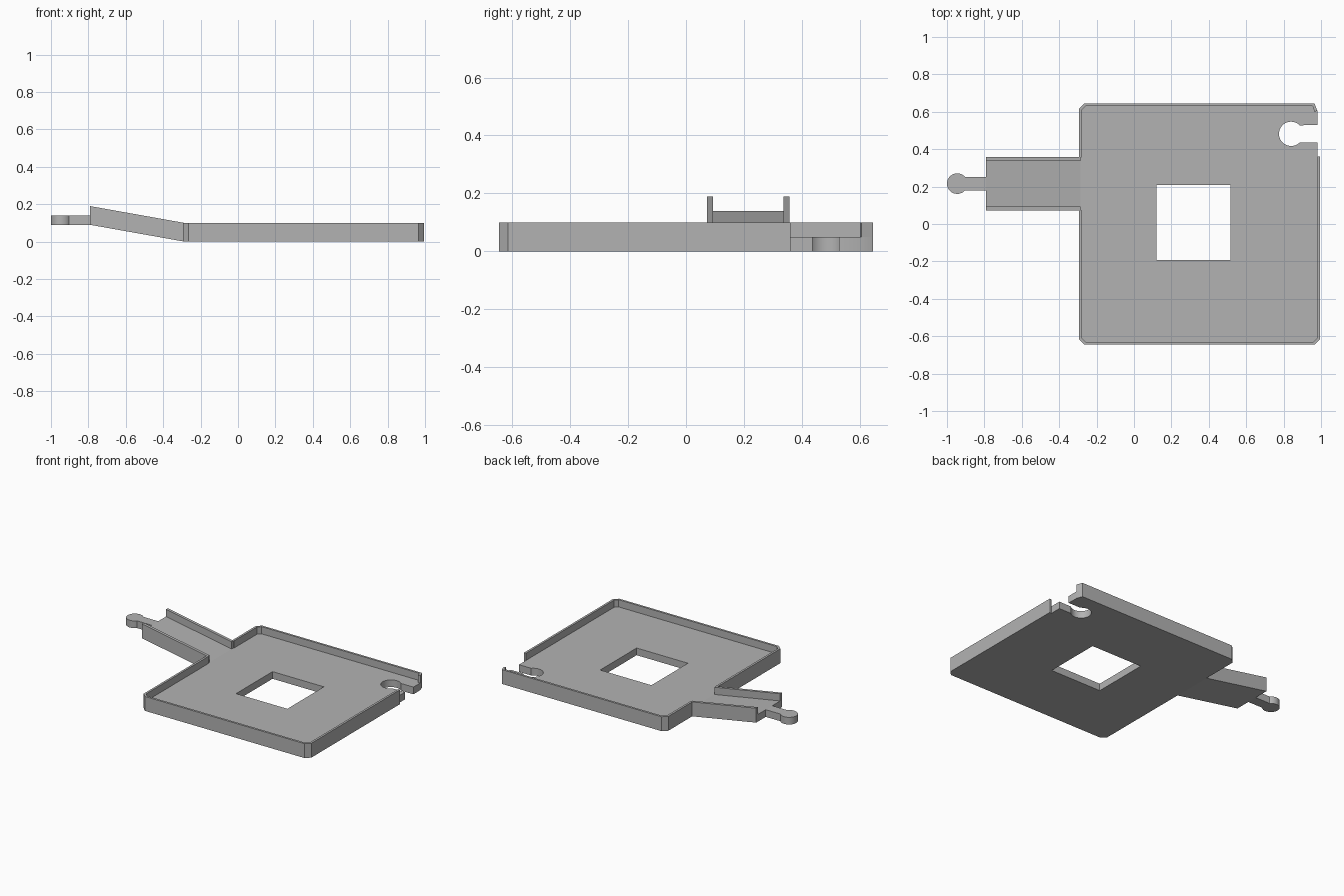
import bpy, bmesh, math
from mathutils import Vector

if "Cube" in bpy.data.objects:
    bpy.data.objects.remove(bpy.data.objects["Cube"])

FLOOR, TOP, RIM = 0.05, 0.10, 0.015      # floor height, rim height, rim thickness
L, R, H, C = -0.295, 0.995, 0.645, 0.03  # plate left, right, half depth, corner cut

grey = bpy.data.materials.new("plain grey")
grey.use_nodes = True
grey.diffuse_color = (0.45, 0.45, 0.45, 1)
grey.node_tree.nodes["Principled BSDF"].inputs["Base Color"].default_value = (0.45, 0.45, 0.45, 1)


def finish(name, bm, smooth=False):
    bmesh.ops.recalc_face_normals(bm, faces=bm.faces)
    mesh = bpy.data.meshes.new(name)
    bm.to_mesh(mesh)
    bm.free()
    mesh.materials.append(grey)
    obj = bpy.data.objects.new(name, mesh)
    bpy.context.collection.objects.link(obj)
    if smooth:
        bpy.ops.object.select_all(action='DESELECT')
        obj.select_set(True)
        bpy.context.view_layer.objects.active = obj
        bpy.ops.object.shade_smooth_by_angle(angle=math.radians(30))
    return obj


def slab(name, loops, z0, z1, smooth=False):
    """Extrude an outline, with optional inner hole loops, from z0 to z1."""
    bm = bmesh.new()
    edges = []
    for loop in loops:
        vs = [bm.verts.new((x, y, z0)) for x, y in loop]
        edges += [bm.edges.new((a, b)) for a, b in zip(vs, vs[1:] + vs[:1])]
    bmesh.ops.triangle_fill(bm, edges=edges, use_beauty=True)
    ext = bmesh.ops.extrude_face_region(bm, geom=bm.faces[:], use_keep_orig=True)["geom"]
    bmesh.ops.translate(bm, vec=(0, 0, z1 - z0),
                        verts=[g for g in ext if isinstance(g, bmesh.types.BMVert)])
    return finish(name, bm, smooth)


def arc(cx, cy, r, a0, a1, n=32):
    angles = [math.radians(a0 + (a1 - a0) * i / n) for i in range(n + 1)]
    return [(cx + r * math.cos(a), cy + r * math.sin(a)) for a in angles]


def rim(name, path):
    """Wall standing on the floor, on the inner (left-hand) side of a path."""
    pts = [Vector(p) for p in path]
    normals = [Vector((a.y - b.y, b.x - a.x)).normalized() for a, b in zip(pts, pts[1:])]
    inner = []
    for i, p in enumerate(pts):
        n0, n1 = normals[max(i - 1, 0)], normals[min(i, len(normals) - 1)]
        inner.append(p + (n0 + n1) * RIM / (1 + n0.dot(n1)))
    slab(name, [[tuple(p) for p in pts + inner[::-1]]], FLOOR, TOP)


# Floor plate with a round socket open to the right edge and a square window
socket = arc(0.84, 0.482, 0.065, -45, -315)
edge = R - RIM
outline = ([(L, H - C), (L, C - H), (L + C, -H), (R - C, -H), (R, C - H), (R, 0.36),
            (edge, 0.36), (edge, 0.436)] + socket +
           [(edge, 0.528), (edge, H - 0.04), (R - C, H), (L + C, H)])
window = [(0.12, -0.193), (0.515, -0.193), (0.515, 0.208), (0.12, 0.208)]
slab("floor_plate", [outline, window], 0, FLOOR, True)

# Rim, broken at the ramp and at the socket side
rim("front_rim", [(L, 0.075), (L, C - H), (L + C, -H), (R - C, -H), (R, C - H), (R, 0.36)])
rim("back_rim", [(edge, H - 0.04), (R - C, H), (L + C, H), (L, H - C), (L, 0.355)])

# Sloping U-shaped ramp
Y0, Y1, W = 0.073, 0.357, 0.02
section = [(Y0, 0), (Y1, 0), (Y1, TOP), (Y1 - W, TOP),
           (Y1 - W, FLOOR), (Y0 + W, FLOOR), (Y0 + W, TOP), (Y0, TOP)]
bm = bmesh.new()
ends = [[bm.verts.new((x, y, z + lift)) for y, z in section]
        for x, lift in ((-0.285, 0), (-0.79, 0.09))]
for i in range(len(section)):
    j = (i + 1) % len(section)
    bm.faces.new((ends[0][i], ends[0][j], ends[1][j], ends[1][i]))
for end in ends:
    bm.faces.new(end)
finish("ramp", bm)

# Connector knob on a short neck
knob = [(-0.79, 0.252)] + arc(-0.945, 0.216, 0.055, 41, 319) + [(-0.79, 0.18)]
slab("connector_knob", [knob], 0.09, 0.14, True)
